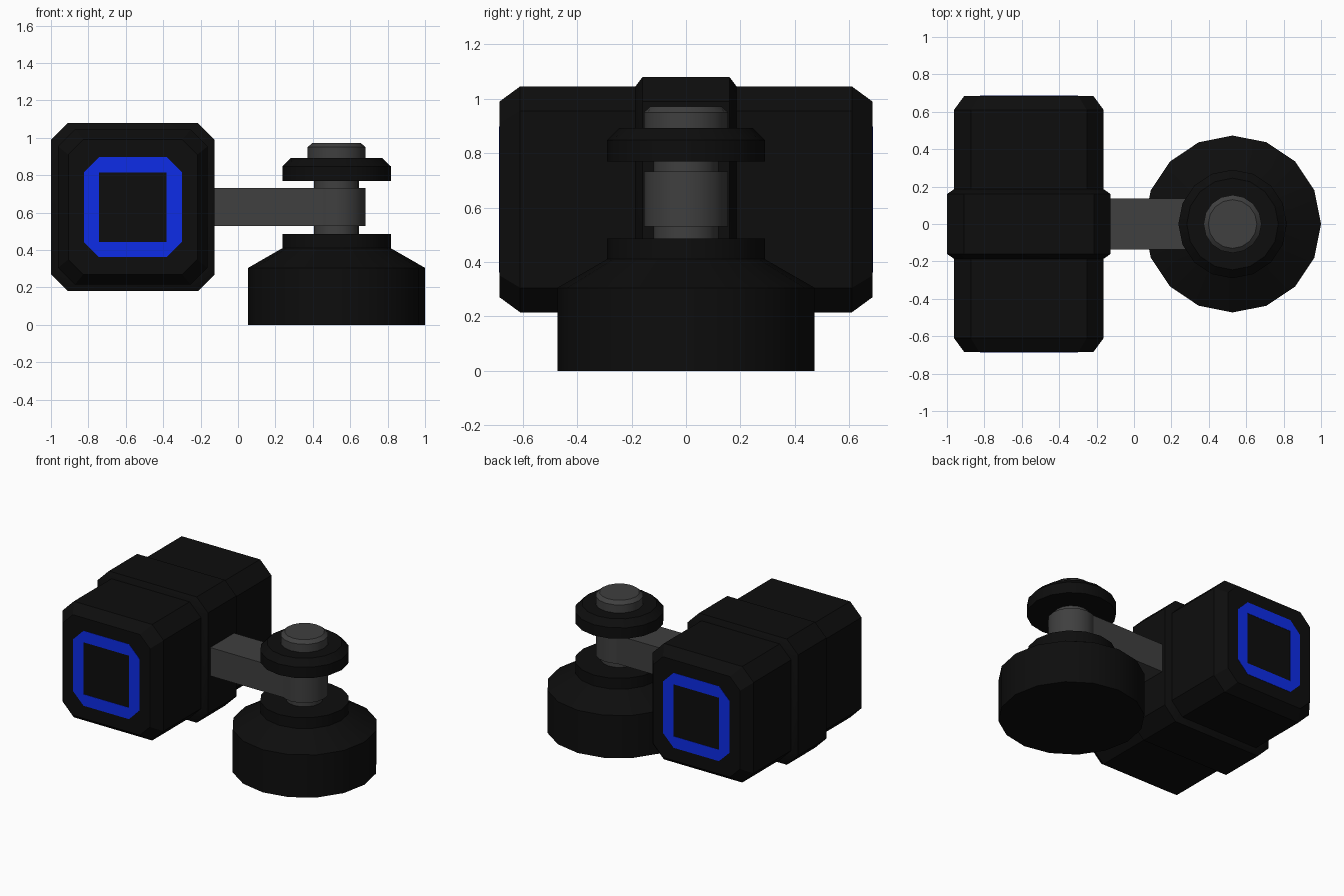
import bpy, bmesh, math

if "Cube" in bpy.data.objects:
    bpy.data.objects.remove(bpy.data.objects["Cube"])

CX, CZ = -0.5625, 0.63      # long axis of the housing
PX = 0.527                  # pivot axis of the foot


def mat(name, rgb):
    m = bpy.data.materials.new(name)
    m.diffuse_color = (*rgb, 1)
    m.use_nodes = True
    m.node_tree.nodes["Principled BSDF"].inputs["Base Color"].default_value = m.diffuse_color
    return m


BLACK = mat("black", (0.004, 0.004, 0.004))
GREY = mat("dark_grey", (0.05, 0.05, 0.05))
BLUE = mat("blue", (0.004, 0.025, 0.8))


def finish(name, bm, material):
    bmesh.ops.recalc_face_normals(bm, faces=bm.faces)
    me = bpy.data.meshes.new(name)
    bm.to_mesh(me)
    bm.free()
    ob = bpy.data.objects.new(name, me)
    bpy.context.collection.objects.link(ob)
    me.materials.append(material)
    bpy.ops.object.select_all(action='DESELECT')
    ob.select_set(True)
    bpy.context.view_layer.objects.active = ob
    bpy.ops.object.shade_smooth_by_angle(angle=math.radians(30))
    return ob


def skin(name, loops, material):
    """Closed solid through a list of matching vertex loops."""
    bm = bmesh.new()
    rings = [[bm.verts.new(p) for p in loop] for loop in loops]
    n = len(rings[0])
    for a, b in zip(rings, rings[1:]):
        for i in range(n):
            j = (i + 1) % n
            bm.faces.new((a[i], a[j], b[j], b[i]))
    bm.faces.new(rings[0])
    bm.faces.new(rings[-1])
    return finish(name, bm, material)


def octagon(hx, hz, c, y):
    pts = [(hx, hz - c), (hx - c, hz), (c - hx, hz), (-hx, hz - c),
           (-hx, c - hz), (c - hx, -hz), (hx - c, -hz), (hx, c - hz)]
    return [(CX + x, y, CZ + z) for x, z in pts]


def lathe(name, profile, material, sides=16):
    turn = [2 * math.pi * i / sides for i in range(sides)]
    return skin(name, [[(PX + r * math.cos(a), r * math.sin(a), z) for a in turn]
                       for r, z in profile], material)


# Housing with bevelled ends
skin("housing", [octagon(0.345, 0.36, 0.08, -0.685), octagon(0.4, 0.415, 0.09, -0.61),
                 octagon(0.4, 0.415, 0.09, 0.61), octagon(0.345, 0.36, 0.08, 0.685)], BLACK)

# Raised band around the middle
skin("middle_band", [octagon(0.4, 0.415, 0.085, -0.186), octagon(0.4375, 0.45, 0.09, -0.16),
                     octagon(0.4375, 0.45, 0.09, 0.16), octagon(0.4, 0.415, 0.085, 0.186)], BLACK)

# Blue frame on each end: octagon outside, square inside
for name, s in (("front_light_frame", -1), ("back_light_frame", 1)):
    bm = bmesh.new()
    y = s * 0.67
    out = [bm.verts.new(p) for p in octagon(0.262, 0.268, 0.082, y)]
    inn = [bm.verts.new((CX + sx * 0.18, y, CZ + sz * 0.186))
           for sx, sz in ((1, 1), (-1, 1), (-1, -1), (1, -1))]
    for i in range(4):
        a, b, c = out[2 * i], out[2 * i + 1], out[(2 * i + 2) % 8]
        bm.faces.new((a, b, inn[i]))
        bm.faces.new((b, c, inn[(i + 1) % 4], inn[i]))
    ext = bmesh.ops.extrude_face_region(bm, geom=bm.faces[:], use_keep_orig=True)
    moved = [v for v in ext["geom"] if isinstance(v, bmesh.types.BMVert)]
    bmesh.ops.translate(bm, verts=moved, vec=(0, s * 0.017, 0))
    finish(name, bm, BLUE)

# Arm from the housing to the pivot collar
skin("arm", [[(x, y, z) for y, z in ((-0.135, 0.53), (0.135, 0.53), (0.135, 0.733), (-0.135, 0.733))]
             for x in (-0.15, PX)], GREY)
lathe("pivot_collar", [(0.155, 0.53), (0.155, 0.733)], GREY)

# Pivot shaft and its cap
lathe("pivot_shaft", [(0.12, 0.47), (0.12, 0.9)], GREY)
lathe("shaft_cap", [(0.155, 0.88), (0.155, 0.95), (0.13, 0.972)], GREY)

# Clamping knob above the arm
lathe("upper_disc", [(0.29, 0.77), (0.29, 0.848), (0.245, 0.892)], BLACK)

# Round foot with a stepped shoulder
lathe("foot", [(0.473, 0), (0.473, 0.305), (0.29, 0.41), (0.29, 0.487)], BLACK)
